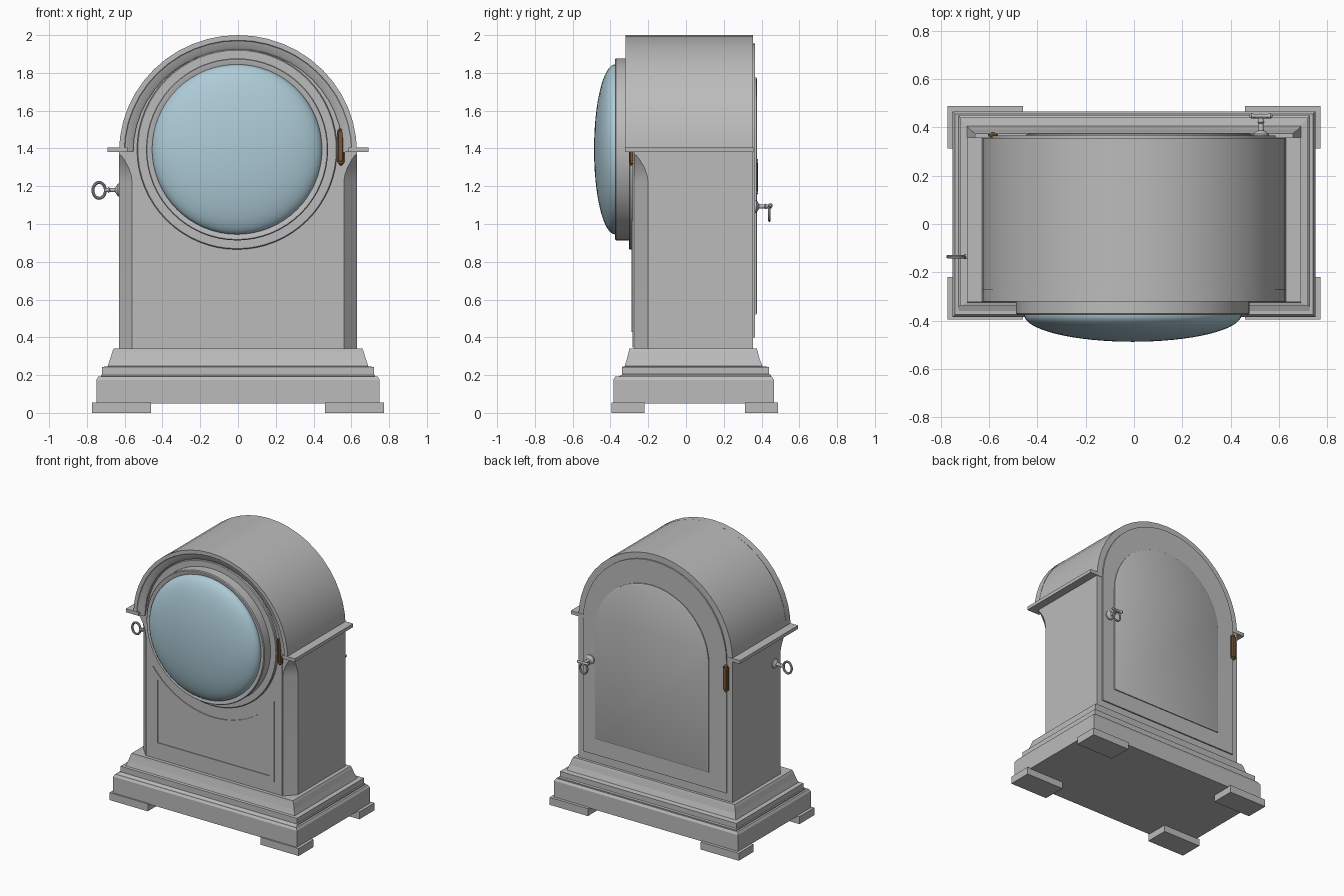
import bpy, bmesh, math
from mathutils import Vector

if "Cube" in bpy.data.objects:
    bpy.data.objects.remove(bpy.data.objects["Cube"])


def material(name, rgb):
    m = bpy.data.materials.new(name)
    m.diffuse_color = (*rgb, 1)
    m.use_nodes = True
    m.node_tree.nodes["Principled BSDF"].inputs["Base Color"].default_value = m.diffuse_color
    return m


GREY = material("grey_case", (0.50, 0.50, 0.50))
GLASS = material("pale_blue_glass", (0.42, 0.60, 0.68))
BRASS = material("dark_brass", (0.19, 0.10, 0.04))


def loft(name, loops, mat=GREY, smooth=True, cap=True, closed=False):
    """Skin a series of matching closed loops."""
    bm = bmesh.new()
    rows = [[bm.verts.new(p) for p in loop] for loop in loops]
    pairs = list(zip(rows, rows[1:]))
    if closed:
        pairs.append((rows[-1], rows[0]))
    for a, b in pairs:
        for i in range(len(a)):
            j = (i + 1) % len(a)
            bm.faces.new((a[i], a[j], b[j], b[i]))
    if cap and not closed:
        bm.faces.new(rows[0][::-1])
        bm.faces.new(rows[-1])
    bmesh.ops.recalc_face_normals(bm, faces=bm.faces)
    me = bpy.data.meshes.new(name)
    bm.to_mesh(me)
    bm.free()
    me.materials.append(mat)
    ob = bpy.data.objects.new(name, me)
    bpy.context.collection.objects.link(ob)
    if smooth:
        bpy.ops.object.select_all(action='DESELECT')
        ob.select_set(True)
        bpy.context.view_layer.objects.active = ob
        bpy.ops.object.shade_smooth_by_angle(angle=math.radians(30))
    return ob


def rect(x0, x1, y0, y1, z):
    return [(x0, y0, z), (x1, y0, z), (x1, y1, z), (x0, y1, z)]


def box(name, x0, x1, y0, y1, z0, z1, mat=GREY):
    return loft(name, [rect(x0, x1, y0, y1, z) for z in (z0, z1)], mat, False)


def arch(r, y, zc, z0, cx=0, n=24):
    """Round-topped outline in the xz plane."""
    pts = [(cx + r * math.cos(math.pi * i / n), y, zc + r * math.sin(math.pi * i / n))
           for i in range(n + 1)]
    return pts + [(cx - r, y, z0), (cx + r, y, z0)]


def lathe(name, origin, axis, profile, mat=GREY, n=48):
    """Turn (radius, distance along axis) points around an axis."""
    q = Vector((0, 0, 1)).rotation_difference(Vector(axis))
    loops = [[Vector(origin) + q @ Vector((r * math.cos(2 * math.pi * i / n),
              r * math.sin(2 * math.pi * i / n), d)) for i in range(n)]
             for r, d in profile]
    return loft(name, loops, mat)


def ring(name, c, rx, rz, t, n=24, m=10):
    """Oval ring lying in the xz plane."""
    loops = []
    for i in range(n):
        a = 2 * math.pi * i / n
        loops.append([(c[0] + (rx + t * math.cos(b)) * math.cos(a), c[1] + t * math.sin(b),
                       c[2] + (rz + t * math.cos(b)) * math.sin(a))
                      for b in [2 * math.pi * k / m for k in range(m)]])
    return loft(name, loops, closed=True)


# Feet
for sx, side in ((-1, "left"), (1, "right")):
    xa, xb = sorted((sx * 0.46, sx * 0.772))
    box(f"foot_front_{side}", xa, xb, -0.395, -0.22, 0, 0.055)
    box(f"foot_back_{side}", xa, xb, 0.313, 0.487, 0, 0.055)

# Stepped base with a coved top
base = [(0.75, -0.385, 0.465, 0.05), (0.75, -0.385, 0.465, 0.175),
        (0.74, -0.375, 0.455, 0.192), (0.725, -0.36, 0.45, 0.192),
        (0.725, -0.34, 0.45, 0.20), (0.72, -0.34, 0.44, 0.205), (0.72, -0.34, 0.44, 0.243),
        (0.69, -0.325, 0.405, 0.247), (0.677, -0.313, 0.39, 0.285),
        (0.665, -0.303, 0.38, 0.325), (0.658, -0.30, 0.375, 0.34)]
loft("base_moulding", [rect(-x, x, y0, y1, z) for x, y0, y1, z in base], smooth=False)

# Lower case, front corners chamfered and running out below the ledge
loops = []
for z, c in ((0.335, 1), (1.22, 1), (1.26, 0.92), (1.30, 0.72), (1.34, 0.4), (1.37, 0.1), (1.385, 0.02)):
    cx, cy = 0.07 * c, 0.075 * c
    loops.append([(-0.63 + cx, -0.275, z), (0.63 - cx, -0.275, z), (0.63, -0.275 + cy, z),
                  (0.63, 0.355, z), (-0.63, 0.355, z), (-0.63, -0.275 + cy, z)])
loft("lower_case", loops)

# Arched upper case
loft("arched_top", [arch(0.63, y, 1.37, 1.365) for y in (-0.275, 0.355)])

# Stepped arch moulding over the front
section = [(0.63, -0.27), (0.63, -0.32), (0.603, -0.32), (0.597, -0.312),
           (0.565, -0.30), (0.555, -0.292), (0.555, -0.27)]
loft("arch_moulding", [[(r * math.cos(a), y, 1.38 + (r - 0.01) * math.sin(a)) for r, y in section]
                       for a in [math.pi * i / 24 for i in range(25)]])

# Side ledges
for sx, side in ((-1, "left"), (1, "right")):
    xa, xb = sorted((sx * 0.585, sx * 0.69))
    box(f"ledge_{side}", xa, xb, -0.322, 0.358, 1.38, 1.405)

# Front door and lower panel bead
loft("front_door", [arch(0.555, y, 1.375, 0.345) for y in (-0.26, -0.282)])


def panel_outline(hx, z0, r, y, n=20):
    a = math.asin(hx / r)
    top = [(r * math.sin(t), y, 1.395 - r * math.cos(t))
           for t in [a - 2 * a * i / n for i in range(n + 1)]]
    return top + [(-hx, y, z0), (hx, y, z0)]


loft("front_panel_bead", [panel_outline(0.495, 0.428, 0.62, -0.28),
                          panel_outline(0.495, 0.428, 0.62, -0.288),
                          panel_outline(0.457, 0.466, 0.65, -0.288),
                          panel_outline(0.457, 0.466, 0.65, -0.28)], closed=True)

# Round bezel and domed glass
C = (-0.005, 0, 1.395)
lathe("bezel", C, (0, -1, 0), [(0.53, 0.27), (0.53, 0.297), (0.525, 0.302), (0.482, 0.302),
      (0.482, 0.37), (0.477, 0.376), (0.466, 0.376), (0.45, 0.368)], n=64)
lathe("glass_dome", C, (0, -1, 0), [(0.45, 0.36)] +
      [(0.45 * math.cos(t), 0.375 + 0.112 * math.sin(t))
       for t in [math.pi / 2 * i / 16 for i in range(16)]] + [(0.005, 0.487)], GLASS, 64)

# Back door and raised arched panel
loft("back_door", [arch(0.585, y, 1.37, 0.40) for y in (0.34, 0.365)])
loft("back_panel", [arch(r, y, 1.31, z0, 0.02) for r, y, z0 in
                    ((0.465, 0.36, 0.52), (0.465, 0.372, 0.52), (0.455, 0.377, 0.53))])

# Hinges: leaf plate, barrel and finials
for name, x, y, z in (("front_hinge", 0.545, -0.287, 1.41), ("back_hinge", -0.583, 0.367, 1.25)):
    box(name + "_leaf", x - 0.021, x + 0.021, y - 0.006, y + 0.006, z - 0.085, z + 0.085, BRASS)
    lathe(name + "_barrel", (x, y, z - 0.1), (0, 0, 1),
          [(0.005, 0), (0.014, 0.01), (0.011, 0.02), (0.014, 0.025), (0.014, 0.175),
           (0.011, 0.18), (0.014, 0.19), (0.005, 0.2)], BRASS, 12)

# Side key
stem = [(0.034, 0), (0.034, 0.008), (0.025, 0.014), (0.012, 0.022), (0.010, 0.05),
        (0.015, 0.056), (0.010, 0.064), (0.009, 0.075)]
lathe("side_key_stem", (-0.628, -0.135, 1.18), (-1, 0, 0), stem, n=20)
ring("side_key_ring", (-0.735, -0.135, 1.178), 0.033, 0.042, 0.008)

# Back key with cross bar and drop ring
lathe("back_key_stem", (0.525, 0.365, 1.093), (0, 1, 0), stem + [(0.012, 0.088)], n=20)
lathe("back_key_bar", (0.478, 0.447, 1.098), (1, 0, 0),
      [(0.006, 0), (0.012, 0.008), (0.008, 0.02), (0.009, 0.047), (0.008, 0.074),
       (0.012, 0.086), (0.006, 0.094)], n=12)
ring("back_key_ring", (0.525, 0.442, 1.055), 0.03, 0.037, 0.007)
